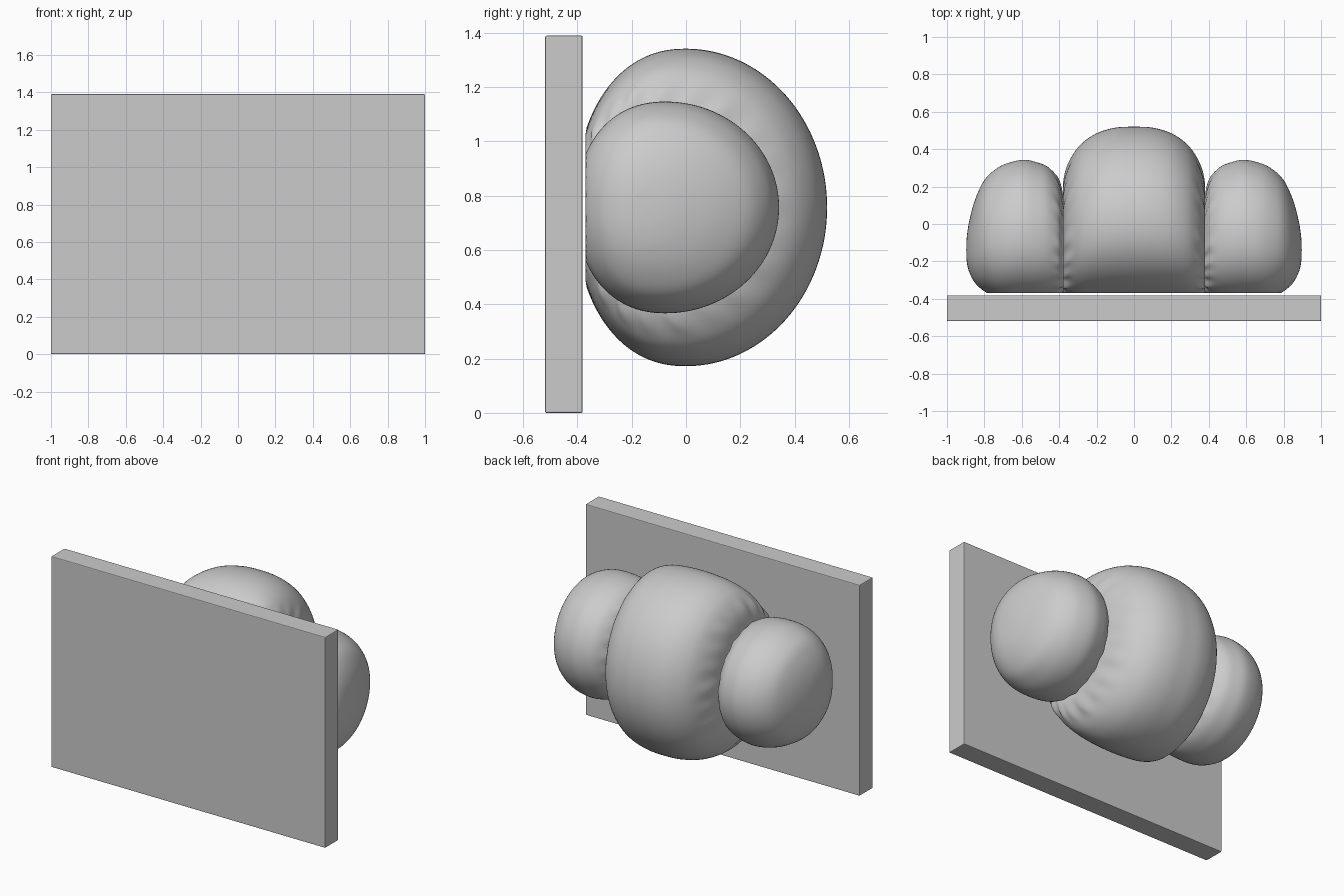
import bpy, bmesh, math
from mathutils import Vector

if "Cube" in bpy.data.objects:
    bpy.data.objects.remove(bpy.data.objects["Cube"])

# Backing panel with a fine bevel
bpy.ops.mesh.primitive_cube_add(size=1, location=(0, -0.45, 0.695))
panel = bpy.context.object
panel.name = "backing_panel"
panel.scale = (2, 0.138, 1.39)
bpy.ops.object.transform_apply(location=False, rotation=False, scale=True)
bev = panel.modifiers.new("edge", 'BEVEL')
bev.width = 0.005
bev.segments = 2

# Half profile of the inflated shape: x, outer y, panel-side y, half height
HALF = [
    (0.0, .52, -.41, .585), (.1, .515, -.41, .58), (.2, .485, -.41, .56),
    (.28, .43, -.41, .52), (.33, .365, -.405, .47), (.365, .28, -.395, .41),
    (.38, .20, -.38, .34), (.378, .14, -.365, .29), (.388, .19, -.38, .305),
    (.41, .25, -.39, .335), (.46, .305, -.40, .365), (.52, .33, -.405, .382),
    (.585, .343, -.405, .39), (.66, .33, -.405, .384), (.73, .30, -.395, .36),
    (.80, .235, -.36, .315), (.85, .13, -.315, .24), (.88, .02, -.26, .16),
    (.893, -.06, -.21, .085), (.896, -.11, -.165, .03),
]
STATIONS = [(-x, a, b, h) for x, a, b, h in HALF[:0:-1]] + HALF
N, STEPS = 128, 4
ZC, FLAT, PINCH = 0.757, -0.37, 0.378


def catmull(p0, p1, p2, p3, t):
    return 0.5 * (2 * p1 + (p2 - p0) * t + (2 * p0 - 5 * p1 + 4 * p2 - p3) * t * t
                  + (3 * p1 - p0 - 3 * p2 + p3) * t ** 3)


def smooth_stations():
    pts = [Vector(s) for s in STATIONS]
    last = len(pts) - 1
    for i in range(last):
        quad = [pts[min(max(i + k, 0), last)] for k in (-1, 0, 1, 2)]
        for s in range(STEPS):
            yield catmull(*quad, s / STEPS)
    yield pts[-1]


def ring(bm, st):
    # Round outer half, squarer panel-side half pressed flat, gathers at the seams
    x, yo, yb, h = st
    yc = yb + 0.44 * (yo - yb)
    gather = math.exp(-((abs(x) - PINCH) / 0.035) ** 2)
    verts = []
    for i in range(N):
        a = 2 * math.pi * i / N
        c, s = math.cos(a), math.sin(a)
        w = 1 + gather * (0.025 * math.sin(21 * a) + 0.015 * math.sin(13 * a + 1))
        e = 1.0 if c >= 0 else 2 / 2.2
        ry = yo - yc if c >= 0 else yc - yb
        y = yc + ry * w * math.copysign(abs(c) ** e, c)
        z = ZC + h * w * math.copysign(abs(s) ** e, s)
        verts.append(bm.verts.new((x, max(y, FLAT), z)))
    return verts


# Inflated cushion: central body with a pinched lobe on each side
bm = bmesh.new()
rings = [ring(bm, st) for st in smooth_stations()]
for r0, r1 in zip(rings, rings[1:]):
    for i in range(N):
        j = (i + 1) % N
        bm.faces.new((r0[i], r0[j], r1[j], r1[i]))
for r, x in ((rings[0], -0.897), (rings[-1], 0.897)):
    tip = bm.verts.new((x, -0.14, ZC))
    for i in range(N):
        bm.faces.new((r[i], r[(i + 1) % N], tip))
bmesh.ops.recalc_face_normals(bm, faces=bm.faces)
mesh = bpy.data.meshes.new("inflated_cushion")
bm.to_mesh(mesh)
bm.free()
cushion = bpy.data.objects.new("inflated_cushion", mesh)
bpy.context.collection.objects.link(cushion)
mesh.shade_smooth()
